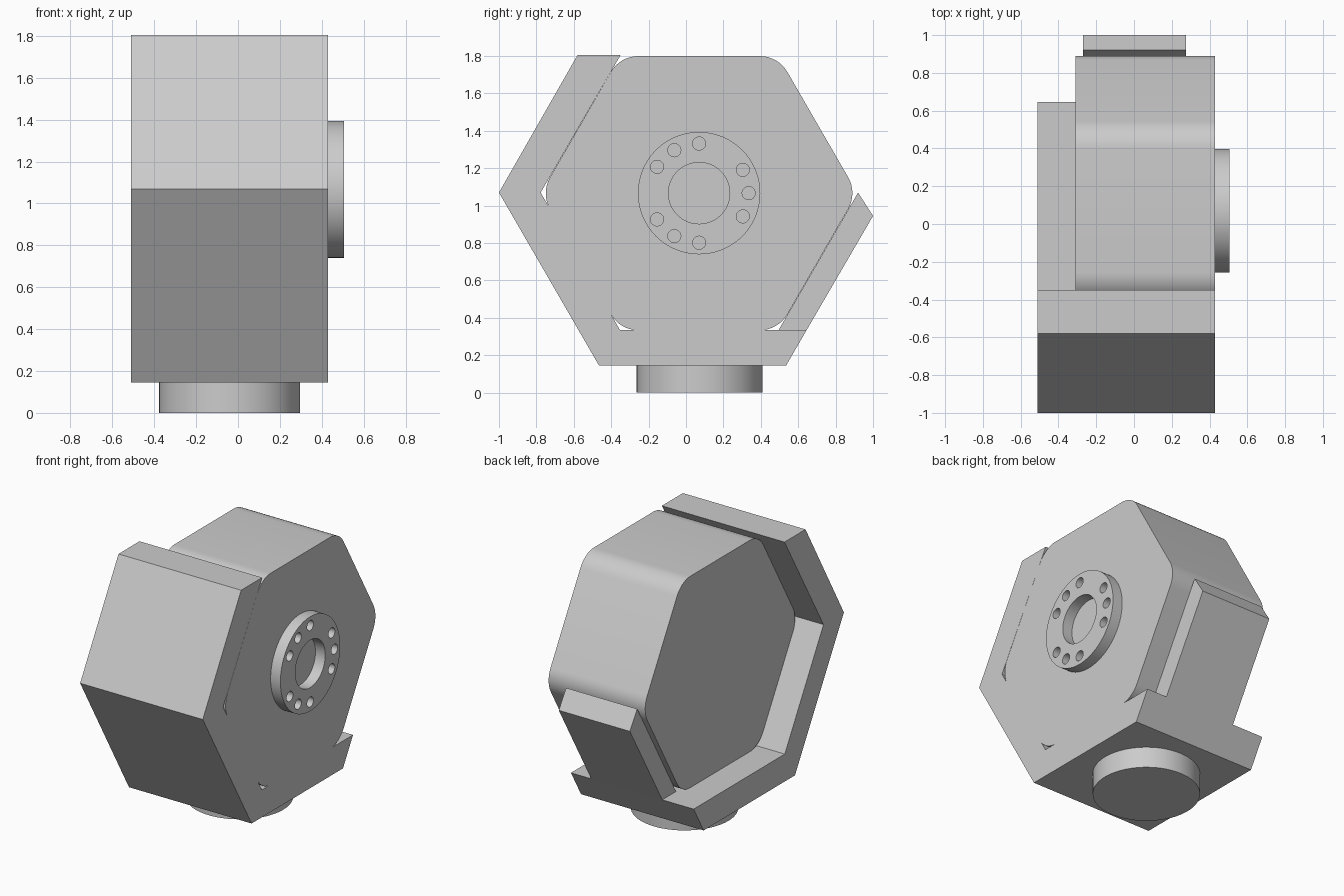
import bpy, bmesh, math
from mathutils import Matrix

if "Cube" in bpy.data.objects:
    bpy.data.objects.remove(bpy.data.objects["Cube"], do_unlink=True)

grey = bpy.data.materials.new("neutral_grey")
grey.use_nodes = True
colour = (0.6, 0.6, 0.6, 1)
grey.diffuse_color = colour
grey.node_tree.nodes["Principled BSDF"].inputs["Base Color"].default_value = colour

CY, CZ = 0.07, 1.067        # drum axis, running along x
X_LEFT, X_RIGHT = -0.51, 0.43


def finish(name, bm):
    """Turn a bmesh into an object with crisp edges and smooth curves."""
    bmesh.ops.recalc_face_normals(bm, faces=bm.faces)
    mesh = bpy.data.meshes.new(name)
    bm.to_mesh(mesh)
    bm.free()
    mesh.materials.append(grey)
    obj = bpy.data.objects.new(name, mesh)
    bpy.context.collection.objects.link(obj)
    return obj


def smooth(obj):
    bpy.ops.object.select_all(action="DESELECT")
    obj.select_set(True)
    bpy.context.view_layer.objects.active = obj
    bpy.ops.object.shade_smooth_by_angle(angle=math.radians(30))


def extrude_profile(name, profile, x0, x1):
    """Extrude a (y, z) outline along x."""
    bm = bmesh.new()
    face = bm.faces.new([bm.verts.new((x0, y, z)) for y, z in profile])
    result = bmesh.ops.extrude_face_region(bm, geom=[face])
    moved = [v for v in result["geom"] if isinstance(v, bmesh.types.BMVert)]
    bmesh.ops.translate(bm, verts=moved, vec=(x1 - x0, 0, 0))
    return finish(name, bm)


def add_cylinder(bm, radius, depth, matrix, segments=64):
    bmesh.ops.create_cone(bm, cap_ends=True, segments=segments, radius1=radius,
                          radius2=radius, depth=depth, matrix=matrix)


def along_x(x, y, z):
    return Matrix.Translation((x, y, z)) @ Matrix.Rotation(math.pi / 2, 4, "Y")


# Drum: hexagon with rounded corners
drum_radius, fillet = 0.846, 0.17
reach = drum_radius - fillet / math.cos(math.pi / 6)
outline = []
for corner in range(6):
    a = corner * math.pi / 3
    for step in range(9):
        t = a + math.radians(-30 + 60 * step / 8)
        outline.append((CY + reach * math.cos(a) + fillet * math.cos(t),
                        CZ + reach * math.sin(a) + fillet * math.sin(t)))
drum = extrude_profile("drum", outline, -0.31, X_RIGHT)
smooth(drum)

# Bracket: angled front wall and floor wrapping the drum
extrude_profile("bracket", [(-0.58, 1.805), (-0.35, 1.805), (-0.777, 1.07),
                            (-0.353, 0.335), (0.645, 0.335), (0.535, 0.145),
                            (-0.465, 0.145), (-1.0, 1.07)], X_LEFT, X_RIGHT)

# Narrow support arm on the back
extrude_profile("back_arm", [(0.495, 0.335), (0.645, 0.335),
                             (1.0, 0.945), (0.92, 1.07)], -0.27, 0.275)

# Round base under the bracket
bm = bmesh.new()
add_cylinder(bm, 0.337, 0.145, Matrix.Translation((-0.04, 0.073, 0.0725)))
smooth(finish("base_disc", bm))

# Output flange with a centre bore and bolt holes
bm = bmesh.new()
add_cylinder(bm, 0.327, 0.075, along_x(X_RIGHT + 0.0375, CY, CZ), 96)
flange = finish("flange", bm)

bm = bmesh.new()
add_cylinder(bm, 0.164, 0.3, along_x(X_RIGHT, CY, CZ))
for degrees in (0, 28, 90, 120, 148, -28, -90, -120, -148):
    a = math.radians(degrees)
    add_cylinder(bm, 0.035, 0.3, along_x(X_RIGHT, CY + 0.265 * math.cos(a),
                                         CZ + 0.265 * math.sin(a)), 24)
cutter = finish("flange_hole_cutter", bm)
cutter.hide_render = True

cut = flange.modifiers.new("holes", "BOOLEAN")
cut.operation = "DIFFERENCE"
cut.solver = "EXACT"
cut.object = cutter
bpy.ops.object.select_all(action="DESELECT")
flange.select_set(True)
bpy.context.view_layer.objects.active = flange
bpy.ops.object.modifier_apply(modifier=cut.name)
bpy.data.objects.remove(cutter, do_unlink=True)
smooth(flange)
